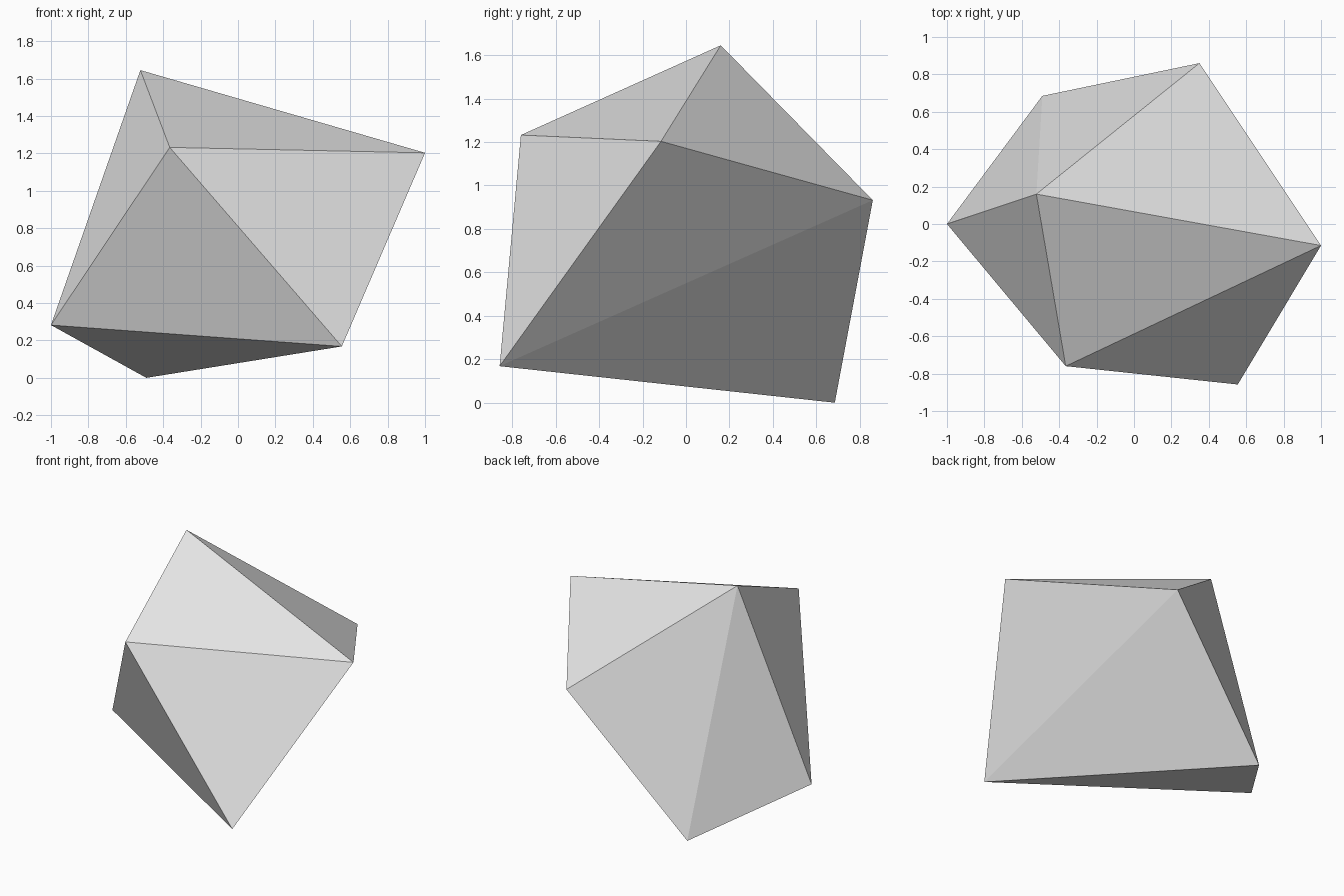
import bpy
import bmesh

# Remove the default cube
default_cube = bpy.data.objects.get("Cube")
if default_cube:
    bpy.data.objects.remove(default_cube, do_unlink=True)

# Plain grey stone
stone_grey = bpy.data.materials.new("stone_grey")
stone_grey.use_nodes = True
colour = (0.8, 0.8, 0.8, 1.0)
stone_grey.diffuse_color = colour
shader = next(n for n in stone_grey.node_tree.nodes if n.type == "BSDF_PRINCIPLED")
shader.inputs["Base Color"].default_value = colour
shader.inputs["Roughness"].default_value = 0.9

# Corners of the faceted rock
corners = {
    "peak": (-0.522, 0.16, 1.645),
    "left": (1.0, -0.115, 1.203),
    "brow": (-0.365, -0.76, 1.232),
    "right": (-1.0, 0.0, 0.282),
    "toe": (0.555, -0.858, 0.168),
    "heel": (-0.49, 0.685, 0.0),
    "back": (0.35, 0.86, 0.932),
}

# Flat facets joining the corners
facets = [
    "peak brow left", "peak right brow", "brow right toe", "brow toe left",
    "peak left back", "left toe back", "back toe heel", "toe right heel",
    "peak heel right", "peak back heel",
]

bm = bmesh.new()
verts = {name: bm.verts.new(co) for name, co in corners.items()}
for facet in facets:
    bm.faces.new([verts[name] for name in facet.split()])
bmesh.ops.recalc_face_normals(bm, faces=bm.faces[:])

mesh = bpy.data.meshes.new("rock")
bm.to_mesh(mesh)
bm.free()
mesh.materials.append(stone_grey)
rock = bpy.data.objects.new("rock", mesh)
bpy.context.collection.objects.link(rock)
